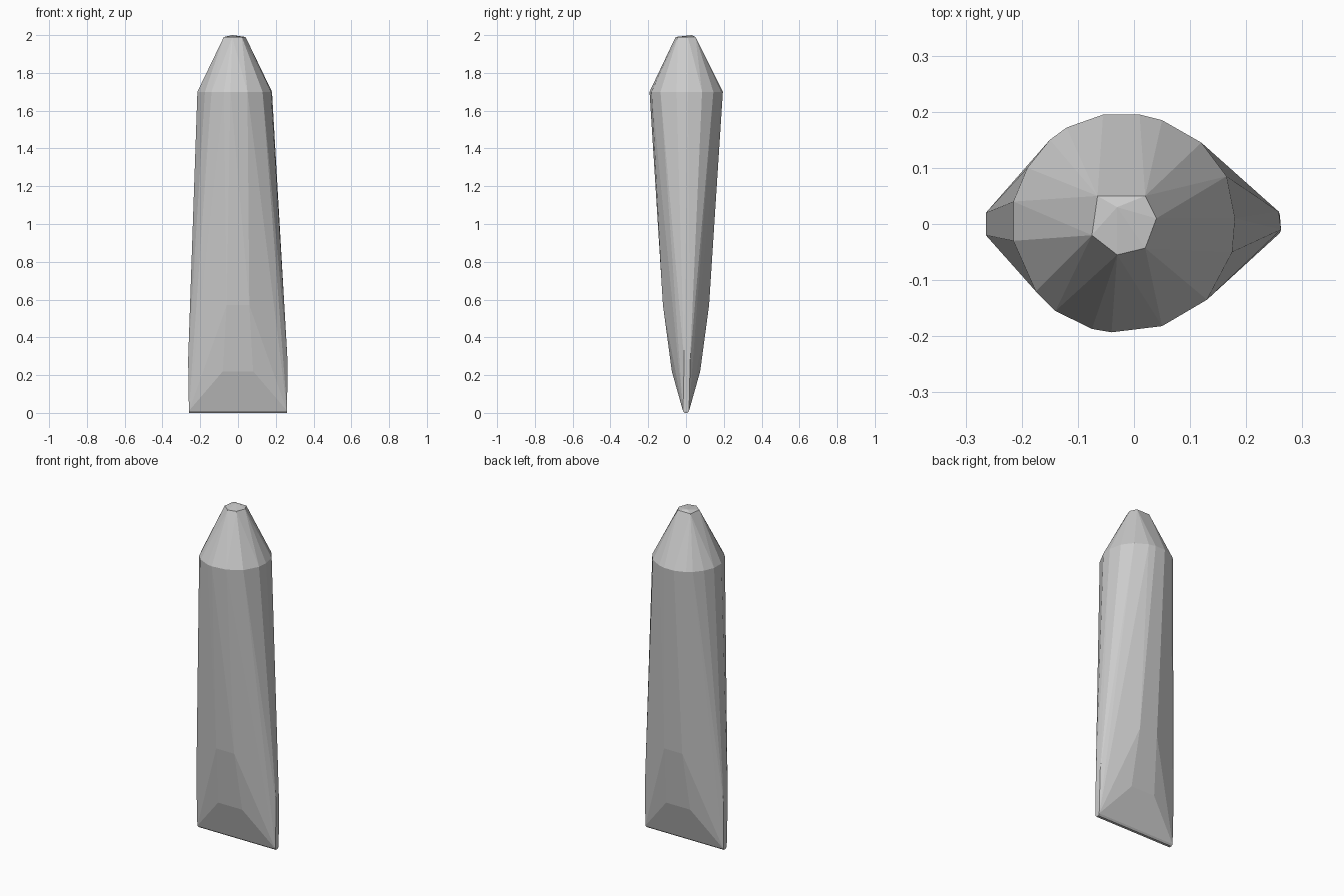
import bpy, bmesh

# Shoulder outline, where the round end meets the tapered cap
shoulder = [(0.18, 0.01), (0.165, 0.085), (0.12, 0.145), (0.05, 0.185), (0.01, 0.195),
            (-0.055, 0.195), (-0.12, 0.172), (-0.15, 0.15), (-0.19, 0.1), (-0.215, 0.04),
            (-0.215, -0.03), (-0.175, -0.12), (-0.14, -0.155), (-0.075, -0.187),
            (-0.04, -0.193), (0.05, -0.182), (0.13, -0.135), (0.175, -0.05)]
# Small blunt tip
tip = [(0.04, 0.01), (0.02, 0.05), (-0.065, 0.05), (-0.075, -0.02), (-0.03, -0.055), (0.02, -0.043)]


def box_section(hx, hy):
    return [(sx * hx, sy * hy) for sx in (-1, 1) for sy in (-1, 1)]


# Cross-sections from the flat crimped base up to the tip
sections = [
    (0.0, box_section(0.258, 0.008)),
    (0.01, box_section(0.26, 0.016)),
    (0.22, box_section(0.08, 0.075)),
    (0.28, [(-0.264, -0.02), (-0.264, 0.02), (0.262, -0.01), (0.258, 0.022)]),
    (0.57, box_section(0.06, 0.122)),
    (1.7, shoulder),
    (1.99, tip),
    (2.0, [(-0.03, 0.03)]),
]

# Faceted body: one convex skin stretched over the sections
bm = bmesh.new()
for z, outline in sections:
    for x, y in outline:
        bm.verts.new((x, y, z))
bmesh.ops.convex_hull(bm, input=bm.verts[:])
loose = [v for v in bm.verts if not v.link_faces]
bmesh.ops.delete(bm, geom=loose, context='VERTS')
bmesh.ops.recalc_face_normals(bm, faces=bm.faces[:])

mesh = bpy.data.meshes.new("tapered_tube")
bm.to_mesh(mesh)
bm.free()
bpy.context.collection.objects.link(bpy.data.objects.new("tapered_tube", mesh))
